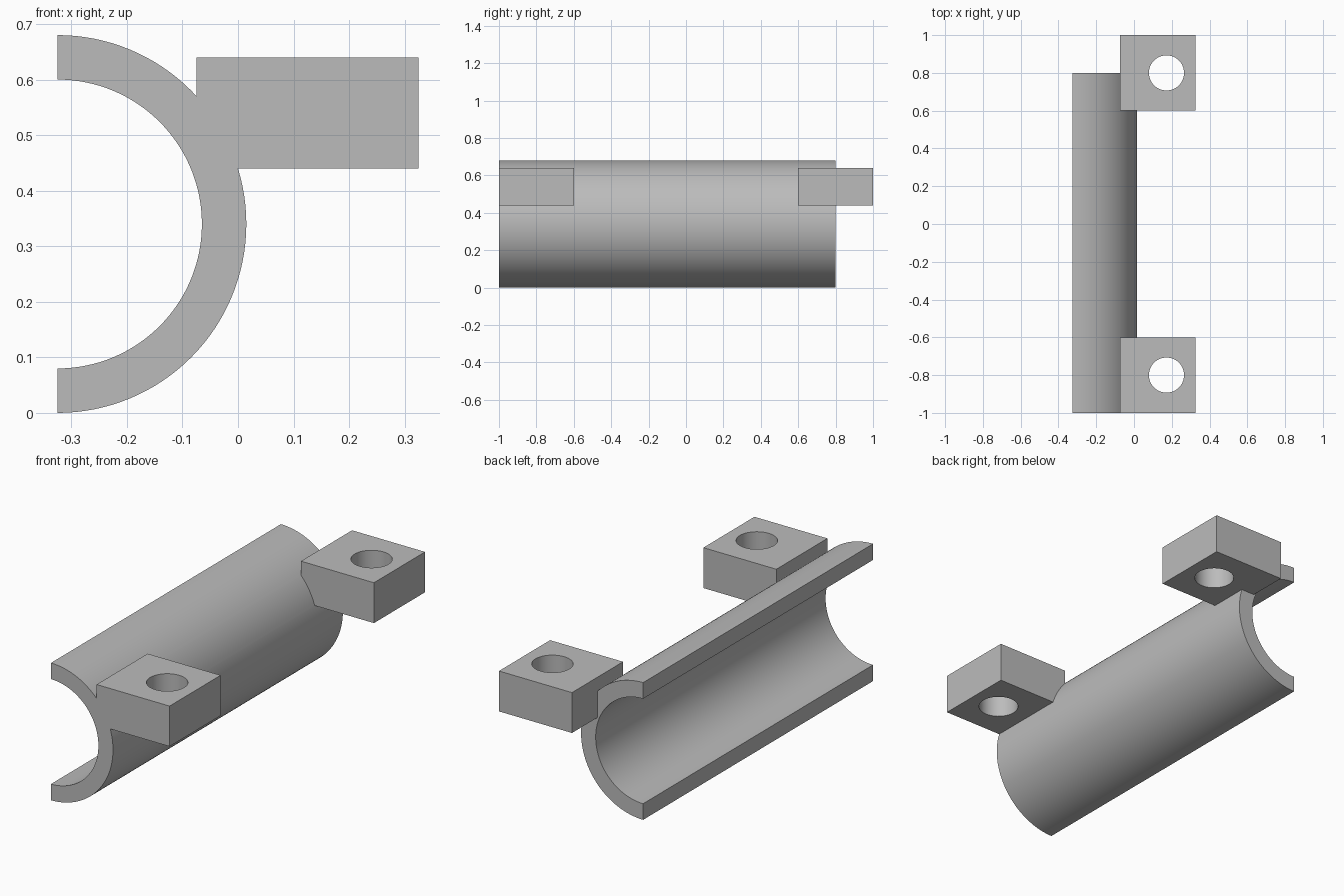
import bpy, bmesh
from math import cos, sin, pi, radians
from mathutils import Vector

cube = bpy.data.objects.get("Cube")
if cube:
    bpy.data.objects.remove(cube, do_unlink=True)

GREY = (0.5, 0.5, 0.5, 1)
grey = bpy.data.materials.new("plain grey")
grey.use_nodes = True
grey.diffuse_color = GREY
grey.node_tree.nodes["Principled BSDF"].inputs["Base Color"].default_value = GREY


def extrude(name, outline, offset):
    """Solid made by sweeping a flat outline along an offset."""
    bm = bmesh.new()
    base = bm.faces.new([bm.verts.new(p) for p in outline])
    top = bmesh.ops.extrude_face_region(bm, geom=[base], use_keep_orig=True)
    moved = [v for v in top["geom"] if isinstance(v, bmesh.types.BMVert)]
    bmesh.ops.translate(bm, verts=moved, vec=Vector(offset))
    bmesh.ops.recalc_face_normals(bm, faces=bm.faces)
    mesh = bpy.data.meshes.new(name)
    bm.to_mesh(mesh)
    bm.free()
    mesh.materials.append(grey)
    obj = bpy.data.objects.new(name, mesh)
    bpy.context.collection.objects.link(obj)
    return obj


def combine(target, tool, operation):
    """Apply a boolean and remove the tool."""
    bpy.context.view_layer.objects.active = target
    mod = target.modifiers.new("combine", "BOOLEAN")
    mod.operation, mod.object, mod.solver = operation, tool, "EXACT"
    bpy.ops.object.modifier_apply(modifier=mod.name)
    bpy.data.objects.remove(tool, do_unlink=True)


# Half pipe, open towards -x
AXIS_X, AXIS_Z, OUTER, INNER, STEPS = -0.325, 0.34, 0.34, 0.26, 64


def arc(radius):
    angles = [-pi / 2 + pi * i / STEPS for i in range(STEPS + 1)]
    return [(AXIS_X + radius * cos(a), -1, AXIS_Z + radius * sin(a)) for a in angles]


clamp = extrude("half_pipe_with_lugs", arc(OUTER) + arc(INNER)[::-1], (0, 1.8, 0))

# Drilled lugs at both ends
LEFT, RIGHT, BOTTOM, HEIGHT, HALF = -0.075, 0.325, 0.44, 0.2, 0.2
HOLE_X, HOLE_R = 0.172, 0.093
for y in (-0.8, 0.8):
    lug = extrude("lug", [(LEFT, y - HALF, BOTTOM), (RIGHT, y - HALF, BOTTOM),
                          (RIGHT, y + HALF, BOTTOM), (LEFT, y + HALF, BOTTOM)], (0, 0, HEIGHT))
    ring = [2 * pi * i / 48 for i in range(48)]
    drill = extrude("drill", [(HOLE_X + HOLE_R * cos(a), y + HOLE_R * sin(a), BOTTOM - 0.1)
                              for a in ring], (0, 0, HEIGHT + 0.2))
    combine(lug, drill, "DIFFERENCE")
    combine(clamp, lug, "UNION")

# Smooth curved walls, crisp edges
bpy.ops.object.select_all(action="DESELECT")
clamp.select_set(True)
bpy.context.view_layer.objects.active = clamp
bpy.ops.object.shade_smooth_by_angle(angle=radians(30))
